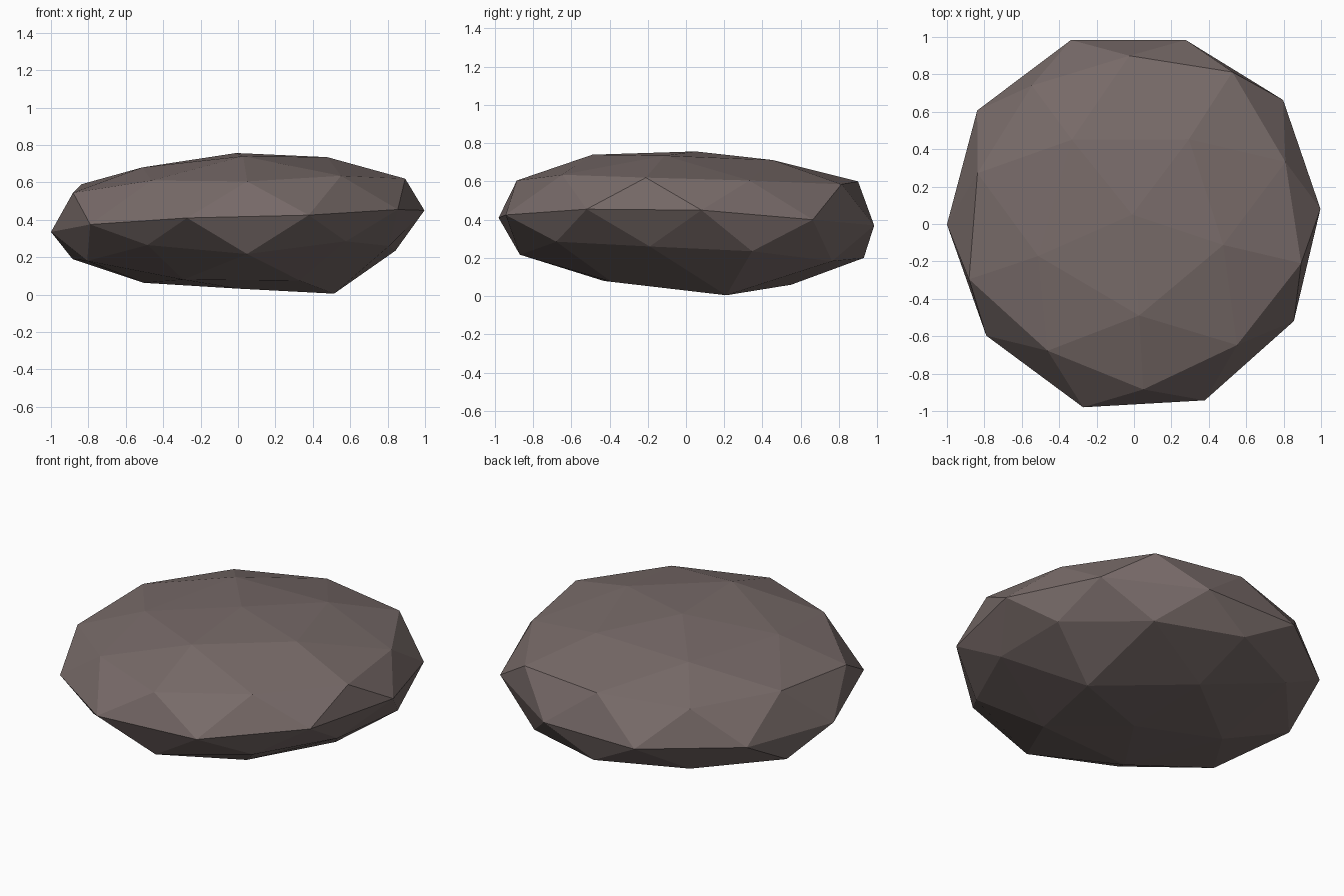
import bpy, bmesh, math

if "Cube" in bpy.data.objects:
    bpy.data.objects.remove(bpy.data.objects["Cube"])

# Rings of the faceted stone: ico level -> (first angle, radii, heights)
RINGS = {
    0.851: (54, (.54, .56, .54, .49, .49), (.712, .70, .68, .74, .735)),
    0.526: (18, (.875, .90, .88, .82, .85), (.605, .60, .59, .61, .635)),
    0.447: (54, (.968, .92, .93, .886, .918), (.585, .58, .545, .605, .62)),
    0.0: (0, (1.0, 1.037, 1.022, 1.04, 1.035, 1.0, .99, 1.017, 1.016, 1.0),
          (.45, .40, .37, .37, .37, .335, .375, .41, .425, .455)),
    -0.447: (18, (.91, .93, .93, .86, .89), (.235, .20, .19, .265, .285)),
    -0.526: (54, (.91, .87, .85, .87, .83), (.183, .19, .18, .217, .26)),
    -0.851: (18, (.555, .55, .53, .52, .51), (.005, .06, .063, .08, .075)),
}


def weather(co):
    """Move one icosphere point onto the uneven, flattened stone."""
    if abs(co.z) > 0.95:
        return (-0.01, 0.05, 0.757) if co.z > 0 else (0, 0, 0.032)
    level = min(RINGS, key=lambda k: abs(k - co.z))
    start, radii, heights = RINGS[level]
    # quarter turn so that a vertex of the upper ring faces the front
    angle = math.degrees(math.atan2(co.y, co.x)) - 90
    step = 360 / len(radii)
    i = round((angle - start) / step) % len(radii)
    a = math.radians(start + i * step)
    a += math.radians(2.4 + 2.4 * math.cos(a + math.radians(20)))  # slight twist
    return (radii[i] * math.cos(a), radii[i] * math.sin(a), heights[i])


# Stone
bm = bmesh.new()
bmesh.ops.create_icosphere(bm, subdivisions=2, radius=1)
for v in bm.verts:
    v.co = weather(v.co.copy())
bmesh.ops.recalc_face_normals(bm, faces=bm.faces)
mesh = bpy.data.meshes.new("flat_stone")
bm.to_mesh(mesh)
bm.free()
stone = bpy.data.objects.new("flat_stone", mesh)
bpy.context.collection.objects.link(stone)

mat = bpy.data.materials.new("brown_grey_stone")
mat.diffuse_color = (0.188, 0.147, 0.141, 1)
mat.use_nodes = True
mat.node_tree.nodes["Principled BSDF"].inputs["Base Color"].default_value = mat.diffuse_color
mesh.materials.append(mat)
